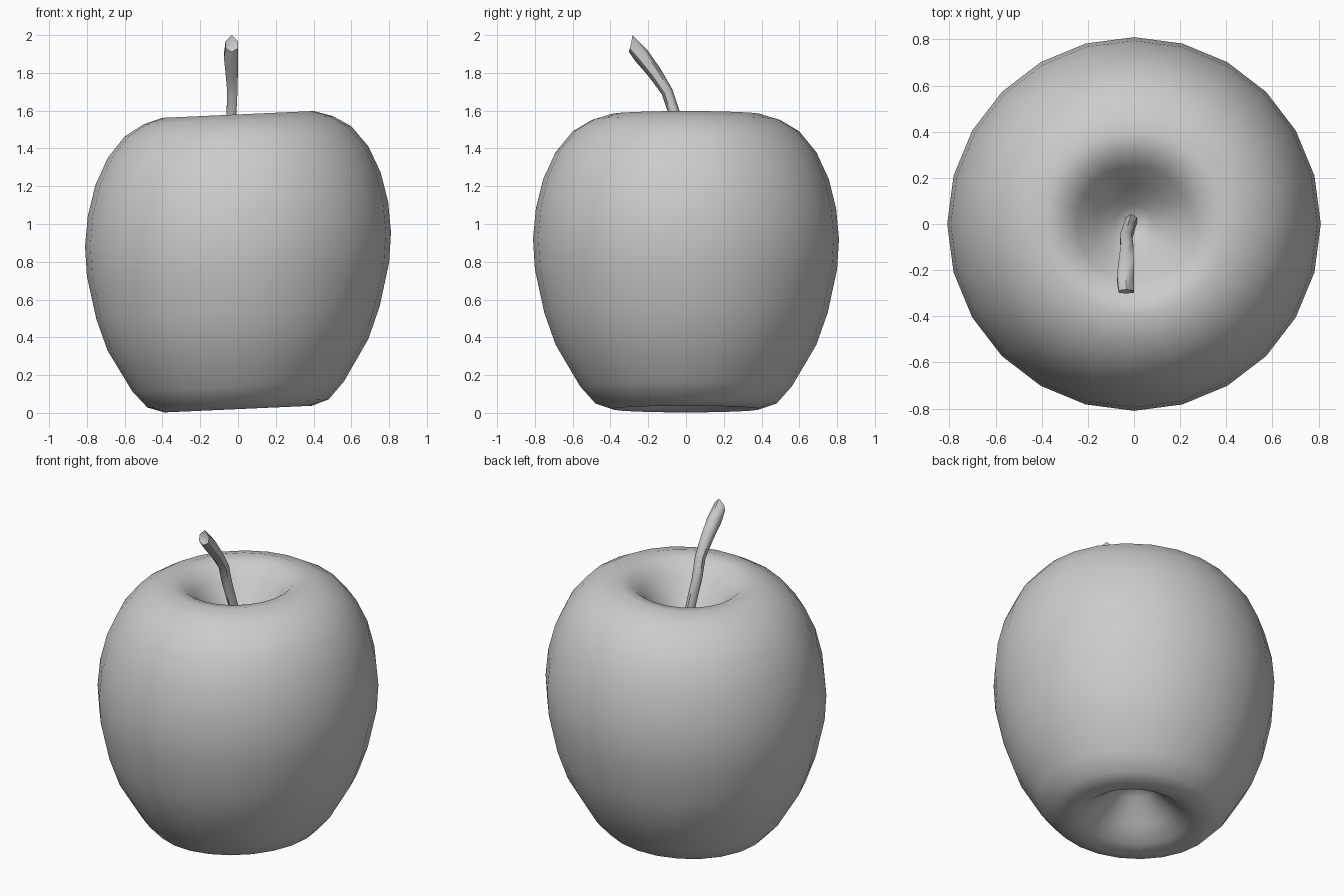
import bpy, bmesh, math
from mathutils import Vector

cube = bpy.data.objects.get("Cube")
if cube:
    bpy.data.objects.remove(cube, do_unlink=True)

grey = bpy.data.materials.new("plain_grey")
grey.use_nodes = True
grey.diffuse_color = (0.6, 0.6, 0.6, 1)
bsdf = grey.node_tree.nodes["Principled BSDF"]
bsdf.inputs["Base Color"].default_value = (0.6, 0.6, 0.6, 1)


def loft(name, rings, start=None, end=None, angle=80):
    """Skin a list of point rings, closing each end on a centre point."""
    bm = bmesh.new()
    loops = [[bm.verts.new(p) for p in ring] for ring in rings]
    n = len(loops[0])
    for a, b in zip(loops, loops[1:]):
        for i in range(n):
            j = (i + 1) % n
            bm.faces.new((a[i], a[j], b[j], b[i]))
    for loop, tip in ((loops[0], start), (loops[-1], end)):
        if tip is not None:
            v = bm.verts.new(tip)
            for i in range(n):
                bm.faces.new((loop[i], loop[(i + 1) % n], v))
    bmesh.ops.recalc_face_normals(bm, faces=bm.faces)
    mesh = bpy.data.meshes.new(name)
    bm.to_mesh(mesh)
    bm.free()
    mesh.materials.append(grey)
    obj = bpy.data.objects.new(name, mesh)
    bpy.context.collection.objects.link(obj)
    bpy.ops.object.select_all(action='DESELECT')
    bpy.context.view_layer.objects.active = obj
    obj.select_set(True)
    bpy.ops.object.shade_smooth_by_angle(angle=math.radians(angle))
    return obj


# Fruit body: lathe profile from bottom hollow to top hollow, slightly sheared
SIDES = 24
TILT = 0.045
profile = [(0.10, 0.22), (0.21, 0.11), (0.30, 0.04), (0.39, 0.02),
           (0.48, 0.05), (0.56, 0.14), (0.69, 0.36), (0.75, 0.53),
           (0.80, 0.76), (0.81, 0.92), (0.795, 1.08), (0.755, 1.24),
           (0.69, 1.38), (0.60, 1.49), (0.50, 1.55), (0.40, 1.58),
           (0.32, 1.565), (0.25, 1.50), (0.17, 1.40), (0.08, 1.30)]


def body_ring(r, z):
    angles = [2 * math.pi * i / SIDES for i in range(SIDES)]
    return [(r * math.cos(a), r * math.sin(a), z + TILT * r * math.cos(a))
            for a in angles]


loft("fruit_body", [body_ring(r, z) for r, z in profile],
     start=(0, 0, 0.27), end=(0, 0, 1.25))

# Stem: tapered six-sided tube bending forward, with a hollow cut end
path = [((-0.01, 0.02, 1.24), 0.028), ((-0.02, -0.01, 1.40), 0.028),
        ((-0.035, -0.06, 1.58), 0.030), ((-0.03, -0.10, 1.70), 0.031),
        ((-0.033, -0.165, 1.80), 0.037), ((-0.037, -0.235, 1.89), 0.043),
        ((-0.033, -0.293, 1.948), 0.038)]
points = [Vector(p) for p, r in path]
stem_rings = []
for k, (p, r) in enumerate(zip(points, [r for p, r in path])):
    d = (points[min(k + 1, len(points) - 1)] - points[max(k - 1, 0)]).normalized()
    if k == len(points) - 1:
        d = Vector((0, -0.97, 0.24))
    side = Vector((1, 0, 0))
    up = d.cross(side).normalized()
    ring = []
    for i in range(6):
        a = math.pi / 2 + math.pi * i / 3
        ring.append(p + r * (math.cos(a) * side + math.sin(a) * up))
    stem_rings.append(ring)
# Pointed upper lip of the cut end
lip = max(stem_rings[-1], key=lambda v: v.z)
lip.z = 2.0
loft("stem", stem_rings, end=points[-1] + Vector((0, 0.02, -0.01)), angle=60)
